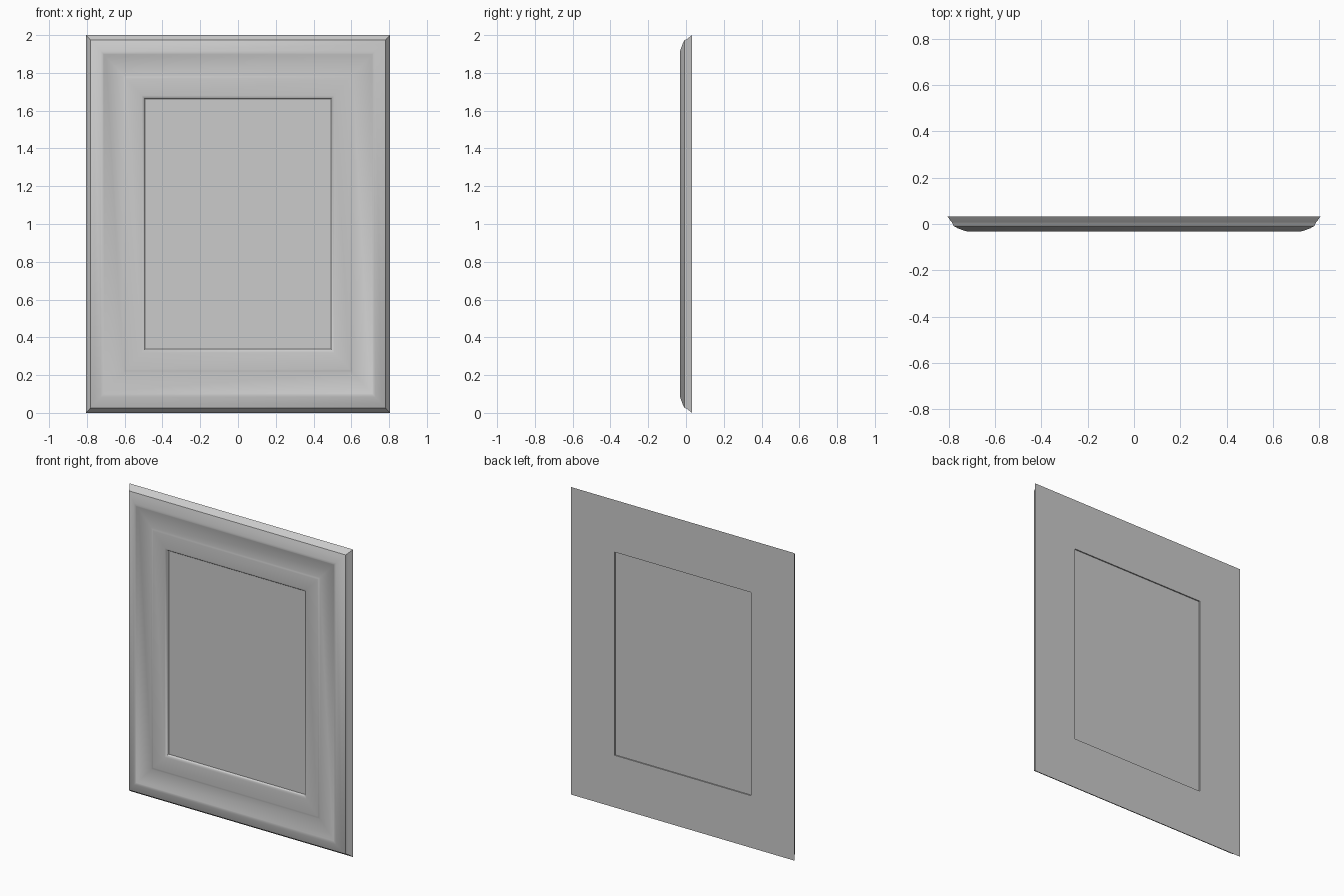
import bpy, bmesh, math

cube = bpy.data.objects.get("Cube")
if cube:
    bpy.data.objects.remove(cube, do_unlink=True)

HALF_W, HALF_H = 0.805, 1.0
Z_RATIO = 1.08          # top and bottom rails are slightly wider than the sides

grey = bpy.data.materials.new("plain grey")
grey.use_nodes = True
colour = (0.6, 0.6, 0.6, 1)
grey.diffuse_color = colour
grey.node_tree.nodes["Principled BSDF"].inputs["Base Color"].default_value = colour


def finish(bm, name, angle):
    bmesh.ops.recalc_face_normals(bm, faces=bm.faces)
    mesh = bpy.data.meshes.new(name)
    bm.to_mesh(mesh)
    bm.free()
    mesh.materials.append(grey)
    obj = bpy.data.objects.new(name, mesh)
    bpy.context.collection.objects.link(obj)
    bpy.ops.object.select_all(action='DESELECT')
    obj.select_set(True)
    bpy.context.view_layer.objects.active = obj
    bpy.ops.object.shade_smooth_by_angle(angle=math.radians(angle))
    return obj


def ring(bm, inset, y):
    """Rectangle of four vertices, inset from the outer edge."""
    x, z = HALF_W - inset, HALF_H - inset * Z_RATIO
    return [bm.verts.new((sx * x, y, HALF_H + sz * z))
            for sx, sz in ((-1, -1), (1, -1), (1, 1), (-1, 1))]


# Frame moulding: (inset, depth) from the back edge over the front to the opening
profile = [
    (0.0, 0.032), (0.016, 0.010), (0.020, 0.006),     # rim
    (0.025, -0.008), (0.045, -0.019), (0.078, -0.031),  # outer slope
    (0.088, -0.032), (0.094, -0.030), (0.106, -0.024),  # step down to the channel
    (0.198, -0.023), (0.206, -0.026), (0.214, -0.027),  # raised inner band
    (0.296, -0.026), (0.306, -0.022), (0.312, -0.014),  # rounded lip
    (0.314, 0.032),                                   # opening wall
]
bm = bmesh.new()
rings = [ring(bm, *p) for p in profile]
for a, b in zip(rings, rings[1:] + rings[:1]):
    for i in range(4):
        j = (i + 1) % 4
        bm.faces.new((a[i], a[j], b[j], b[i]))
finish(bm, "frame", 40)

# Panel held in the opening
bm = bmesh.new()
front, back = ring(bm, 0.311, -0.008), ring(bm, 0.311, 0.024)
bm.faces.new(front)
bm.faces.new(back)
for i in range(4):
    j = (i + 1) % 4
    bm.faces.new((front[i], front[j], back[j], back[i]))
finish(bm, "panel", 30)
